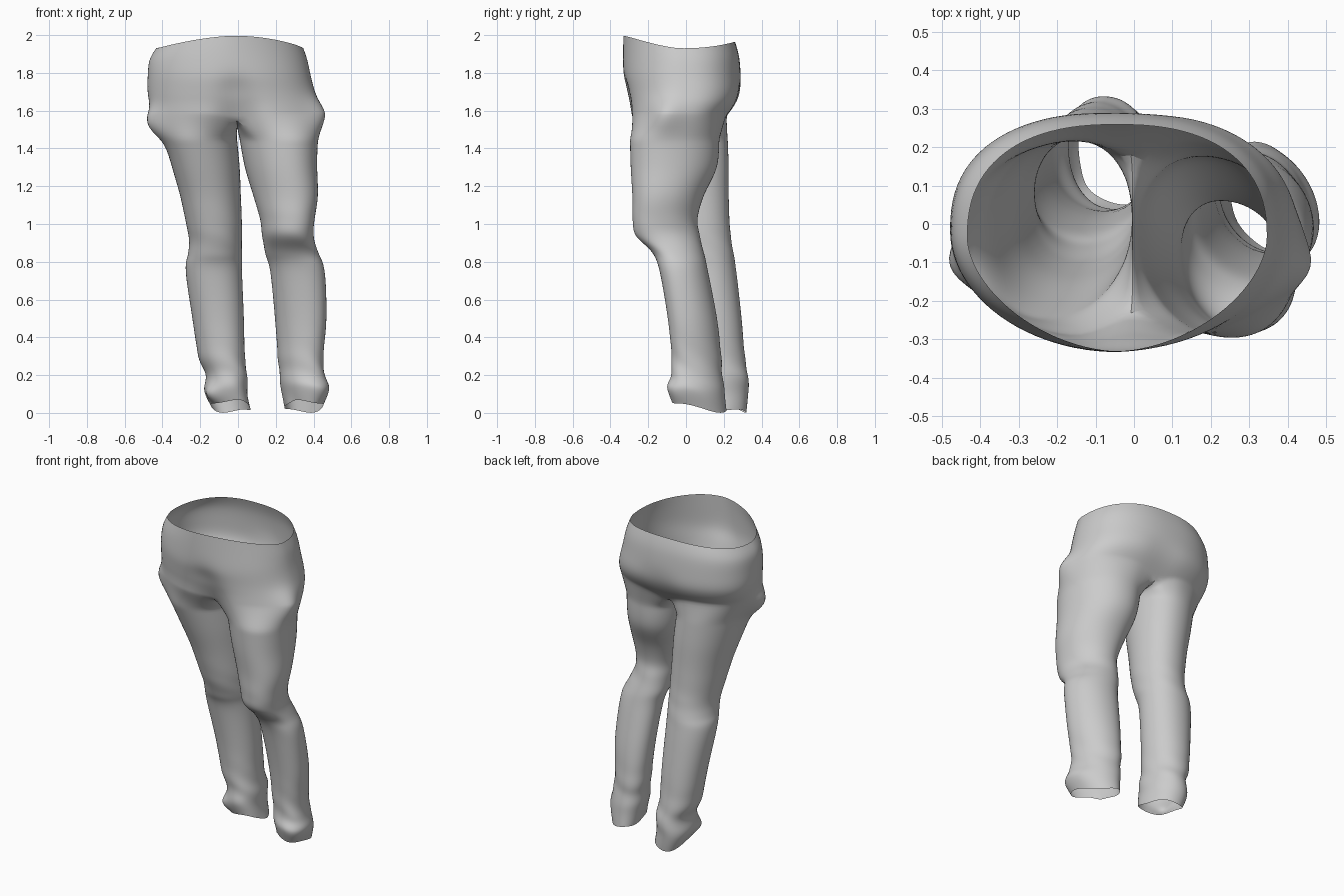
import bpy, bmesh
from math import sin, cos, radians, exp, copysign, pi
from mathutils import Vector

if "Cube" in bpy.data.objects:
    bpy.data.objects.remove(bpy.data.objects["Cube"])

N = 48          # points round the hips
HALF = N // 2
SEAM = 8        # segments along the crotch seam

# Sections: z, x min, x max, y front, y back
HIPS = [(1.935, -.435, .347, -.332, .26), (1.87, -.47, .368, -.334, .282),
        (1.78, -.479, .387, -.334, .291), (1.70, -.479, .407, -.322, .291),
        (1.64, -.467, .422, -.312, .27), (1.58, -.447, .43, -.306, .228)]
LEG_A = [(1.45, -.392, -.004, -.25, .222), (1.3, -.35, .01, -.20, .227),
         (1.15, -.307, .016, -.15, .227), (1.0, -.275, .022, -.11, .232),
         (.92, -.26, .022, -.085, .24), (.84, -.265, .022, -.055, .253),
         (.75, -.278, .022, -.02, .267), (.5, -.242, .032, .02, .295),
         (.3, -.21, .037, .035, .312), (.2, -.17, .05, .035, .33),
         (.12, -.18, .05, .03, .33), (.045, -.145, .062, .05, .32)]
LEG_B = [(1.45, .007, .422, -.298, .178), (1.3, .035, .42, -.294, .165),
         (1.15, .08, .424, -.285, .095), (1.03, .115, .407, -.284, .062),
         (.94, .127, .40, -.268, .073), (.85, .142, .425, -.18, .095),
         (.75, .17, .46, -.14, .117), (.5, .195, .469, -.097, .165),
         (.3, .21, .452, -.077, .187), (.2, .22, .462, -.082, .194),
         (.13, .228, .484, -.1, .205), (.045, .246, .452, -.075, .215)]


def smooth_sections(keys, steps):
    """Catmull-Rom resampling of a section list."""
    out = []
    for i in range(len(keys) - 1):
        a, b, c, d = (keys[min(max(i + k, 0), len(keys) - 1)] for k in (-1, 0, 1, 2))
        for s in range(steps):
            t = s / steps
            out.append([.5 * (2 * q + (r - p) * t + (2 * p - 5 * q + 4 * r - w) * t * t
                              + (3 * q - p - 3 * r + w) * t ** 3)
                        for p, q, r, w in zip(a, b, c, d)])
    out.append(list(keys[-1]))
    return out


def oval(sec, ang, n=2.0, skew=0.0):
    """Point on a superellipse fitted to a section's bounds; skew tilts it."""
    z, x0, x1, y0, y1 = sec
    c, s = cos(ang), sin(ang - skew)
    return Vector(((x0 + x1) / 2 + (x1 - x0) / 2 * copysign(abs(c) ** (2 / n), c),
                   (y0 + y1) / 2 + (y1 - y0) / 2 * copysign(abs(s) ** (2 / n), s), z))


def bridge(bm, r0, r1):
    for i in range(len(r0)):
        j = (i + 1) % len(r0)
        bm.faces.new((r0[i], r0[j], r1[j], r1[i]))


def bump(bm, centre, radius, push):
    """Soft local bulge."""
    for v in bm.verts:
        v.co += Vector(push) * exp(-(v.co - Vector(centre)).length_squared / radius ** 2)


bm = bmesh.new()

# Seat: rings from waist to crotch, starting at front centre and going round by +x
prev = None
for sec in smooth_sections(HIPS, 3):
    ring, z = [], sec[0]
    low = min(max((1.80 - z) / .22, 0), 1) ** 1.5
    wavy = min(max((z - 1.8) / .13, 0), 1)
    for i in range(N):
        a = -pi / 2 + 2 * pi * i / N
        s = sin(a)
        p = oval(sec, a, 2.4 if s > 0 else 1.95 - .2 * wavy + .25 * low)
        mid = low * exp(-(p.x / .09) ** 2) * abs(s)
        p.y += mid * (-.05 if s > 0 else .075)
        p.z -= mid * (.05 if s > 0 else .03)
        p.z += wavy * (.066 * max(0, -s) ** 1.8 + .035 * max(0, s) ** 2 - .005
                       + .012 * cos(a) * max(0, -s))
        ring.append(bm.verts.new(p))
    if prev:
        bridge(bm, prev, ring)
    prev = ring
hip = prev

# Crotch seam from back centre to front centre
back, front = hip[HALF], hip[0]
seam = []
for k in range(1, SEAM):
    p = back.co.lerp(front.co, k / SEAM)
    p.x *= .5
    p.z -= .03 * sin(pi * k / SEAM)
    seam.append(bm.verts.new(p))

# Legs: half of the hip ring plus the seam, lofted down to the hem
angles = [radians(-130 + 260 * i / HALF) for i in range(HALF + 1)]
angles += [radians(130 + 100 * k / SEAM) for k in range(1, SEAM)]
for keys, side, twist_top, twist_hem in ((LEG_A, -1, -8, 10), (LEG_B, 1, 10, 20)):
    if side > 0:
        prev = hip[:HALF + 1] + seam
    else:
        prev = [hip[-i % N] for i in range(HALF + 1)] + seam
    top = [v.co.copy() for v in prev]
    rows = smooth_sections(keys, 4)
    turns = [a if side > 0 else pi - a for a in angles]
    # Two blended rows ease the hips into the thigh
    first = [oval(rows[0], a, 2.1, radians(twist_top)) for a in turns]
    for t in (1 / 3, 2 / 3):
        ring = [bm.verts.new(p.lerp(q, t)) for p, q in zip(top, first)]
        bridge(bm, prev, ring)
        prev = ring
    for sec in rows:
        z, ring = sec[0], []
        mid = Vector(((sec[1] + sec[2]) / 2, (sec[3] + sec[4]) / 2, z))
        fold = .022 * exp(-((z - .25) / .13) ** 2) + .006 * exp(-((z - .88) / .15) ** 2)
        hem = min(max((.2 - z) / .16, 0), 1)
        skew = radians(twist_hem + (twist_top - twist_hem) * z / 1.45)
        for a, turn in zip(angles, turns):
            p = oval(sec, turn, 2.1, skew)
            p = mid + (p - mid) * (1 + fold * sin(48 * z + 3 * sin(a) + 2 * a * side))
            p.z += hem * (-.03 * sin(a) + .008 * cos(3 * a))
            ring.append(bm.verts.new(p))
        bridge(bm, prev, ring)
        prev = ring

# Pocket bulges, groin dent and flared hem corners
bump(bm, (-.43, -.1, 1.52), .085, (-.07, -.01, 0))
bump(bm, (.43, -.11, 1.58), .085, (.045, -.01, 0))
bump(bm, (-.02, -.31, 1.73), .07, (0, .012, 0))
bump(bm, (-.16, .07, .09), .05, (-.04, -.03, 0))
bump(bm, (.26, .0, .04), .04, (-.01, -.01, -.025))
bump(bm, (.06, .2, .02), .04, (.01, 0, -.01))

# Stand on the ground
low = min(v.co.z for v in bm.verts)
for v in bm.verts:
    v.co.z -= low * max(0, 1 - v.co.z / .4)
bmesh.ops.recalc_face_normals(bm, faces=bm.faces)

mesh = bpy.data.meshes.new("trousers")
bm.to_mesh(mesh)
bm.free()
obj = bpy.data.objects.new("trousers", mesh)
bpy.context.collection.objects.link(obj)
bpy.context.view_layer.objects.active = obj
obj.select_set(True)
sub = obj.modifiers.new("soft cloth", 'SUBSURF')
sub.levels = sub.render_levels = 1
bpy.ops.object.shade_smooth_by_angle(angle=radians(50))
